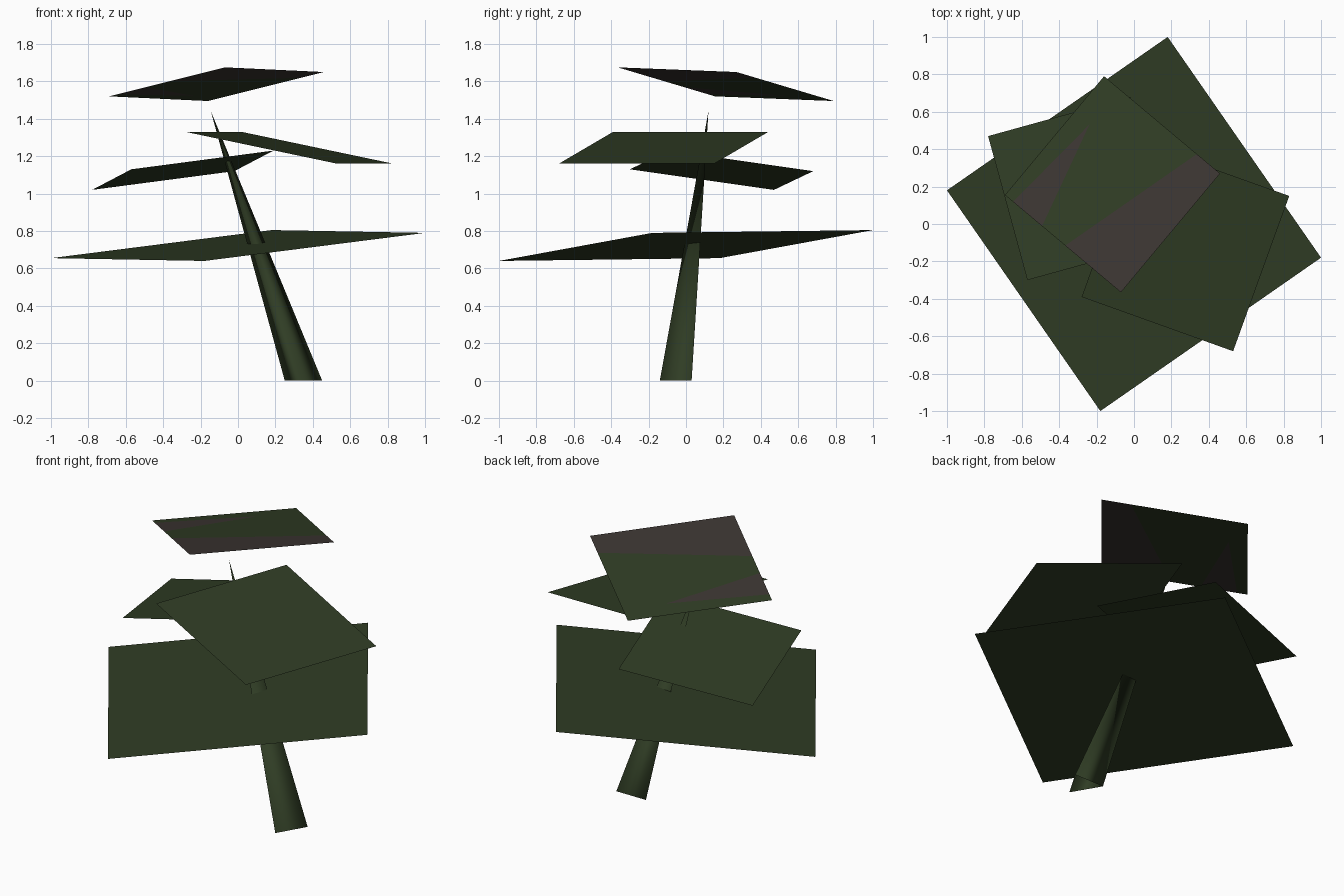
import bpy
from mathutils import Vector

cube = bpy.data.objects.get("Cube")
if cube:
    bpy.data.objects.remove(cube, do_unlink=True)


def material(name, rgb):
    mat = bpy.data.materials.new(name)
    mat.use_nodes = True
    colour = (*rgb, 1.0)
    mat.diffuse_color = colour
    bsdf = mat.node_tree.nodes["Principled BSDF"]
    bsdf.inputs["Base Color"].default_value = colour
    bsdf.inputs["Roughness"].default_value = 0.9
    return mat


GREEN = material("dark_green", (0.029, 0.046, 0.018))
GREY = material("warm_grey", (0.045, 0.036, 0.032))


def add_mesh(name, verts, faces, mats):
    mesh = bpy.data.meshes.new(name)
    mesh.from_pydata(verts, [], faces)
    for mat in mats:
        mesh.materials.append(mat)
    obj = bpy.data.objects.new(name, mesh)
    bpy.context.collection.objects.link(obj)
    return obj


def sheet(name, corner, across, along, patches):
    """Flat foliage sheet; patches are outlines in (across, along) with a material index."""
    origin, u, v = Vector(corner), Vector(across), Vector(along)
    verts, faces = [], []
    for outline, _ in patches:
        faces.append(range(len(verts), len(verts) + len(outline)))
        verts += [origin + u * a + v * b for a, b in outline]
    obj = add_mesh(name, verts, faces, [GREEN, GREY])
    for poly, (_, index) in zip(obj.data.polygons, patches):
        poly.material_index = index


PLAIN = [([(0, 0), (1, 0), (1, 1), (0, 1)], 0)]

# Foliage sheets from the lowest to the highest
sheet("lower_foliage", (-0.18, -1.0, 0.64), (1.18, 0.82, 0.15), (-0.82, 1.18, 0.015), PLAIN)
sheet("middle_foliage", (-0.57, -0.30, 1.13), (0.76, 0.21, 0.10), (-0.21, 0.77, -0.11), PLAIN)
sheet("upper_foliage", (-0.28, -0.39, 1.33), (0.81, -0.29, -0.17), (0.30, 0.83, 0.0), PLAIN)

# Top sheet with a grey band along one edge and a grey wedge on the other side
sheet("top_foliage", (0.46, 0.27, 1.65), (-0.62, 0.52, -0.155), (-0.53, -0.635, 0.025), [
    ([(0, 0), (0.2, 0), (0.48, 1), (0, 1)], 1),
    ([(0.68, 1), (0.87, 0.3), (0.93, 1)], 1),
    ([(0.2, 0), (0.87, 0.3), (0.68, 1), (0.48, 1)], 0),
    ([(0.2, 0), (1, 0), (0.87, 0.3)], 0),
    ([(1, 0), (1, 1), (0.93, 1), (0.87, 0.3)], 0),
])

# Leaning three-sided trunk tapering to a point
trunk = add_mesh(
    "trunk",
    [(0.25, 0.03, 0), (0.35, -0.14, 0), (0.45, 0.03, 0), (-0.145, 0.12, 1.44)],
    [(0, 1, 3), (1, 2, 3), (2, 0, 3)],
    [GREEN],
)
for poly in trunk.data.polygons:
    poly.use_smooth = True
